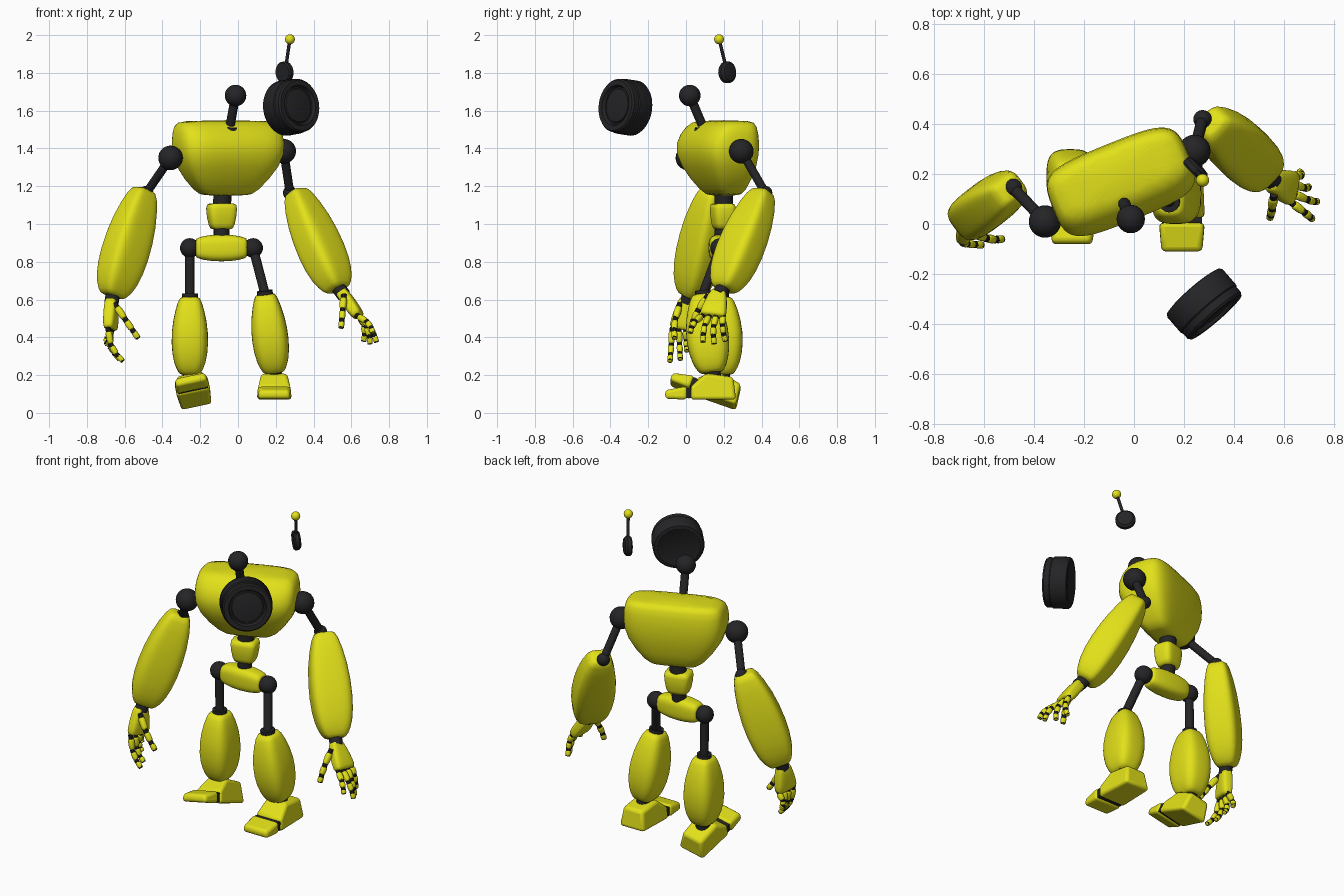
import bpy, bmesh, math
from mathutils import Vector, Matrix

cube = bpy.data.objects.get("Cube")
if cube:
    bpy.data.objects.remove(cube, do_unlink=True)


def material(name, color):
    m = bpy.data.materials.new(name)
    m.use_nodes = True
    m.diffuse_color = color
    m.node_tree.nodes["Principled BSDF"].inputs["Base Color"].default_value = color
    return m


YELLOW = material("yellow paint", (0.76, 0.75, 0.01, 1))
BLACK = material("black rubber", (0.018, 0.018, 0.02, 1))


def finish(name, bm, mat, angle=None, subsurf=0, bevel=0):
    bmesh.ops.recalc_face_normals(bm, faces=bm.faces)
    mesh = bpy.data.meshes.new(name)
    bm.to_mesh(mesh)
    bm.free()
    mesh.materials.append(mat)
    ob = bpy.data.objects.new(name, mesh)
    bpy.context.collection.objects.link(ob)
    if bevel:
        mod = ob.modifiers.new("Bevel", 'BEVEL')
        mod.width, mod.segments = bevel, 3
    if subsurf:
        mod = ob.modifiers.new("Subdivision", 'SUBSURF')
        mod.levels = mod.render_levels = subsurf
    mesh.polygons.foreach_set("use_smooth", [True] * len(mesh.polygons))
    if angle:
        bpy.ops.object.select_all(action='DESELECT')
        ob.select_set(True)
        bpy.context.view_layer.objects.active = ob
        bpy.ops.object.shade_smooth_by_angle(angle=math.radians(angle))
    return ob


def skin(bm, rings):
    # bridge successive rings and cap both ends
    for a, b in zip(rings, rings[1:]):
        for i in range(len(a)):
            j = (i + 1) % len(a)
            bm.faces.new((a[i], a[j], b[j], b[i]))
    bm.faces.new(rings[0])
    bm.faces.new(rings[-1])


def loft(name, p0, p1, wide, stations, mat=YELLOW, n=24, power=4, subsurf=1):
    # rounded box sections (t, half width, half depth, offset) along p0-p1
    p0, p1 = Vector(p0), Vector(p1)
    axis = (p1 - p0).normalized()
    w = Vector(wide)
    w = (w - axis * w.dot(axis)).normalized()
    d = axis.cross(w)
    bm = bmesh.new()
    rings = []
    for t, hw, hd, *off in stations:
        c = p0.lerp(p1, t) + d * (off[0] if off else 0)
        ring = []
        for i in range(n):
            a = 2 * math.pi * (i + 0.5) / n
            x, y = (math.copysign(abs(q) ** (2 / power), q)
                    for q in (math.cos(a), math.sin(a)))
            ring.append(bm.verts.new(c + w * x * hw + d * y * hd))
        rings.append(ring)
    skin(bm, rings)
    return finish(name, bm, mat, subsurf=subsurf)


def lathe(name, center, axis, profile, mat=BLACK, n=32):
    # turned part: profile of (radius, height) around an axis
    rot = Vector(axis).to_track_quat('Z', 'Y').to_matrix()
    bm = bmesh.new()
    skin(bm, [[bm.verts.new(Vector(center) + rot @ Vector(
        (r * math.cos(2 * math.pi * i / n), r * math.sin(2 * math.pi * i / n), h)))
        for i in range(n)] for r, h in profile])
    return finish(name, bm, mat, angle=35)


def rod(name, p0, p1, r, mat=BLACK, n=16):
    axis = Vector(p1) - Vector(p0)
    return lathe(name, p0, axis, [(r, 0), (r, axis.length)], mat, n)


def ball(name, c, r, mat=BLACK):
    bm = bmesh.new()
    bmesh.ops.create_uvsphere(bm, u_segments=24, v_segments=16, radius=r,
                              matrix=Matrix.Translation(c))
    return finish(name, bm, mat)


def prism(name, outline, matrix):
    # side outline of (y, z, half width)
    bm = bmesh.new()
    skin(bm, [[bm.verts.new(matrix @ Vector((s * hw, y, z))) for y, z, hw in outline]
              for s in (-1, 1)])
    return finish(name, bm, YELLOW, angle=40, bevel=0.018)


# torso, neck and waist
loft("torso", (-.065, .2, 1.15), (-.065, .2, 1.55), (.927, .375, 0),
     [(0, .12, .05), (.03, .16, .08), (.4, .285, .155, -.03), (.7, .30, .172, -.04),
      (.94, .285, .125, -.01), (1, .25, .09)])
ball("neck_ball", (-.013, .02, 1.68), .057)
rod("neck", (-.013, .02, 1.68), (-.047, .1, 1.49), .024)
lathe("neck_collar", (-.043, .092, 1.50), (.17, -.4, .9), [(.05, -.02), (.05, .012), (.038, .025)])
rod("upper_waist_joint", (-.087, .2, 1.08), (-.08, .2, 1.17), .048)
loft("abdomen", (-.087, .195, .97), (-.087, .195, 1.112), (.95, .25, 0),
     [(0, .05, .04), (.08, .066, .053), (.9, .084, .066), (1, .068, .052)])
rod("lower_waist_joint", (-.087, .19, .92), (-.087, .195, .99), .042)
loft("pelvis", (-.225, .18, .873), (.05, .18, .873), (0, 1, 0),
     [(0, .042, .045), (.03, .05, .055), (.28, .062, .072), (.72, .062, .072),
      (.97, .05, .055), (1, .042, .045)], power=3)

# floating eye, ear disc and antenna
EYE = Vector((.65, -.75, .12)).normalized()
lathe("eye", (.283, -.322, 1.62), EYE,
      [(.118, -.07), (.122, -.072), (.14, -.068), (.147, -.058), (.147, .025), (.142, .03),
       (.142, .06), (.134, .07), (.108, .07), (.1, .05), (.092, .05), (.088, .058),
       (.05, .064), (.01, .066)], n=48)
lathe("ear_disc", (.248, .22, 1.803), (.7, .71, .05),
      [(.05, -.02), (.057, -.012), (.057, .008), (.045, .02), (.02, .024)])
rod("antenna", (.25, .217, 1.81), (.275, .175, 1.98), .009)
ball("antenna_tip", (.275, .175, 1.978), .026, YELLOW)


def finger(name, base, tip, bend, r):
    # three yellow segments over a thin dark core
    base, tip = Vector(base), Vector(tip)
    pts = [base.lerp(tip, s) + Vector(bend) * 4 * s * (1 - s) for s in (0, .42, .74, 1)]
    for k, (a, b) in enumerate(zip(pts, pts[1:])):
        rod(f"{name}_core_{k}", a.lerp(b, -.1), a.lerp(b, .9), r * .75, n=10)
        q = r * (1 - .08 * k)
        loft(f"{name}_segment_{k}", a.lerp(b, .16), a.lerp(b, .96), (.3, 1, 0),
             [(0, q * .75, q * .75), (.1, q, q), (.85, q * .95, q * .95), (1, q * .65, q * .65)],
             n=12, power=2.6)


FOREARM = [(0, .045, .04), (.025, .07, .06), (.3, .112, .09), (.62, .122, .1),
           (.86, .105, .088), (.975, .07, .06), (1, .05, .045)]


def arm(side, shoulder, elbow, top, wrist, wide, palm, row, bend, tips, thumb):
    ball(f"{side}_shoulder", shoulder, .065)
    rod(f"{side}_upper_arm", shoulder, elbow, .023)
    ball(f"{side}_elbow", elbow, .037)
    loft(f"{side}_forearm", top, wrist, wide, FOREARM)
    p0, p1, row = Vector(palm[0]), Vector(palm[1]), Vector(row).normalized()
    rod(f"{side}_wrist", Vector(wrist).lerp(Vector(top), .05), p0.lerp(p1, .15), .038)
    loft(f"{side}_palm", p0, p1, row, [(0, .035, .026), (.06, .042, .032), (.5, .062, .036),
                                       (.93, .072, .032), (1, .062, .024)], power=3.5)
    for k, tip in enumerate(tips):
        base = p0.lerp(p1, .97) + row * (k - 1.5) * .037
        finger(f"{side}_finger_{k}", base, tip, bend, .0185)
    finger(f"{side}_thumb", p0.lerp(p1, .2) - row * .035 + Vector(thumb[0]), thumb[1],
           (0, -.012, 0), .02)


arm("right", (-.357, .01, 1.35), (-.485, .145, 1.165), (-.495, .142, 1.185), (-.668, .02, .615),
    (.8, .6, 0), ((-.67, .005, .605), (-.675, -.02, .44)), (.25, 1, 0), (-.02, 0, -.01),
    [(-.605, -.085, .27), (-.625, -.03, .28), (-.66, .005, .325), (-.69, .045, .36)],
    ((.03, 0, 0), (-.525, -.06, .39)))
arm("left", (.242, .293, 1.385), (.275, .42, 1.165), (.305, .41, 1.175), (.532, .2, .65),
    (.69, .72, 0), ((.545, .175, .645), (.64, .14, .51)), (.1, 1, 0), (.015, -.01, .01),
    [(.715, .02, .42), (.735, .09, .37), (.7, .15, .36), (.665, .21, .375)],
    ((0, -.02, 0), (.545, .025, .445)))

CALF = [(0, .045, .05), (.025, .06, .068), (.3, .092, .108), (.6, .101, .118),
        (.85, .086, .098), (.975, .06, .068), (1, .045, .05)]
FOOT = [(.13, -.14, .085), (-.11, -.14, .092), (-.11, -.07, .09), (-.03, 0, .068), (.115, -.02, .066)]
TOE = [(-.13, -.14, .092), (-.245, -.135, .085), (-.245, -.09, .078), (-.13, -.068, .09)]


def leg(side, hip, knee, ankle, pitch, roll):
    ball(f"{side}_hip", hip, .052)
    rod(f"{side}_thigh", hip, knee, .025)
    k, a = Vector(knee), Vector(ankle)
    rod(f"{side}_knee", k.lerp(a, -.04), k.lerp(a, .06), .042)
    loft(f"{side}_calf", k, a, (1, 0, 0), CALF, power=3.2)
    m = (Matrix.Translation(a) @ Matrix.Rotation(math.radians(roll), 4, 'Y')
         @ Matrix.Rotation(math.radians(pitch), 4, 'X'))
    rod(f"{side}_ankle", k.lerp(a, .95), m @ Vector((0, .02, -.05)), .042)
    prism(f"{side}_foot", FOOT, m)
    prism(f"{side}_toe", TOE, m)
    rod(f"{side}_toe_hinge", m @ Vector((-.08, -.12, -.105)), m @ Vector((.08, -.12, -.105)), .028)


leg("right", (-.255, .18, .873), (-.255, .185, .615), (-.255, .19, .2), -20, -12)
leg("left", (.08, .18, .873), (.143, .09, .63), (.192, .135, .21), 0, 0)
